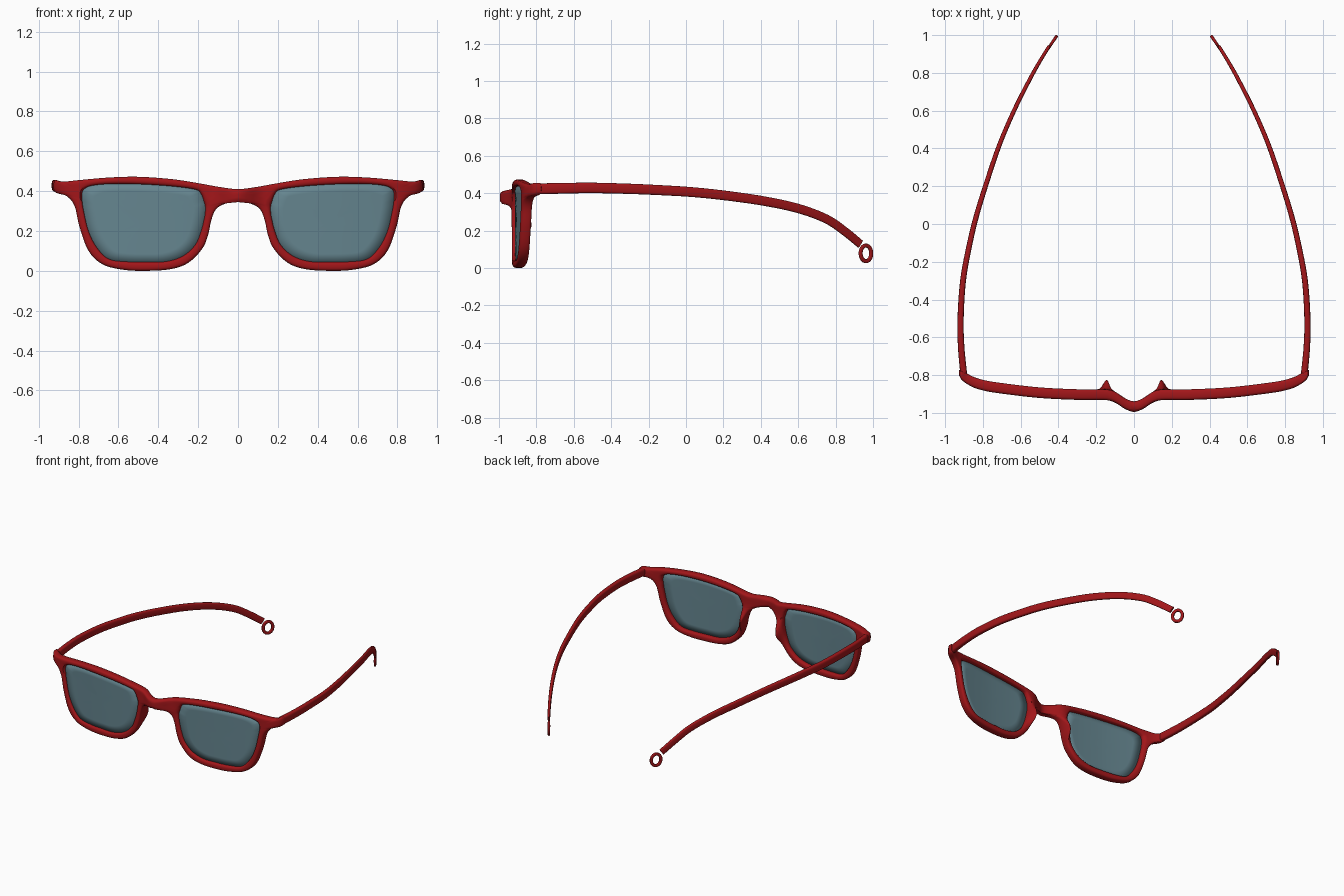
import bpy, bmesh, math
from mathutils import Vector

if "Cube" in bpy.data.objects:
    bpy.data.objects.remove(bpy.data.objects["Cube"])

def material(name, rgb):
    m = bpy.data.materials.new(name)
    m.diffuse_color = (*rgb, 1)
    m.use_nodes = True
    m.node_tree.nodes["Principled BSDF"].inputs["Base Color"].default_value = m.diffuse_color
    return m

RED = material("red_plastic", (0.36, 0.008, 0.01))
TINT = material("tinted_lens", (0.13, 0.235, 0.275))

def finish(bm, name, mat, angle=40):
    bmesh.ops.recalc_face_normals(bm, faces=bm.faces)
    me = bpy.data.meshes.new(name)
    bm.to_mesh(me)
    bm.free()
    ob = bpy.data.objects.new(name, me)
    bpy.context.collection.objects.link(ob)
    me.materials.append(mat)
    bpy.ops.object.select_all(action='DESELECT')
    ob.select_set(True)
    bpy.context.view_layer.objects.active = ob
    bpy.ops.object.shade_smooth_by_angle(angle=math.radians(angle))
    mod = ob.modifiers.new("mirror", 'MIRROR')
    mod.use_clip = True
    mod.merge_threshold = 0.0005
    return ob

def spline(pts, sub, first=None, last=None):
    """Catmull-Rom through pts; first and last are the phantom end points."""
    p = [Vector(q) for q in pts]
    p = [Vector(first) if first else 2 * p[0] - p[1]] + p + [Vector(last) if last else 2 * p[-1] - p[-2]]
    out = []
    for a, b, c, d in zip(p, p[1:], p[2:], p[3:]):
        for k in range(sub):
            t = k / sub
            out.append(0.5 * (2 * b + (c - a) * t + (2 * a - 5 * b + 4 * c - d) * t * t
                              + (3 * b - a - 3 * c + d) * t ** 3))
    return out + [p[-2].copy()]

# Plan curve of the front: centre depth y over x
PLAN = spline([(0, -.967), (.05, -.95), (.1, -.916), (.15, -.904), (.3, -.903), (.5, -.893),
               (.7, -.87), (.8, -.853), (.87, -.828), (.93, -.785)], 8, first=(-.05, -.95))

def depth(x):
    for a, b in zip(PLAN, PLAN[1:]):
        if x <= b.x:
            return a.y + (b.y - a.y) * (x - a.x) / (b.x - a.x)
    return PLAN[-1].y

# Half of the front: outline (x, z) paired with lens opening (x, z)
PAIRS = [(0, .41, .17, .345), (.1, .422, .185, .385), (.2, .44, .215, .408), (.33, .46, .34, .425),
         (.5, .472, .5, .435), (.65, .468, .64, .436), (.8, .455, .73, .428), (.88, .447, .77, .412),
         (.92, .453, .781, .395), (.92, .397, .784, .37), (.86, .375, .781, .345),
         (.82, .325, .774, .30), (.795, .22, .75, .2), (.75, .1, .71, .12), (.68, .033, .65, .06),
         (.58, .006, .56, .046), (.47, 0, .46, .044), (.34, .008, .36, .047), (.25, .04, .275, .075),
         (.18, .11, .215, .13), (.15, .18, .185, .2), (.135, .25, .17, .26), (.11, .31, .165, .29),
         (.06, .338, .164, .31), (0, .345, .165, .328)]
SUB = 5
outer = spline([p[:2] for p in PAIRS], SUB, (-.1, .422), (-.06, .338))
edge_count = len(outer)
outer += [Vector((0, .345 + .065 * k / SUB)) for k in range(1, SUB)]   # centre line
hole = [p[2:] for p in PAIRS]
inner = spline(hole + hole[:1], SUB, hole[-1], hole[1])[:-1]
N = len(outer)
edges = list(zip(outer[:edge_count], outer[1:edge_count])) + list(zip(inner, inner[1:] + inner[:1]))

def edge_distance(p):
    best = 1
    for a, b in edges:
        ab = b - a
        t = max(0, min(1, (p - a).dot(ab) / max(ab.length_squared, 1e-12)))
        best = min(best, (p - a - ab * t).length)
    return best

# Frame front: rims, bridge, hinge corners and nose pads in one shell
bm = bmesh.new()
front, back = [], []
for t in (0, .1, .25, .45, .65, .82, .93, 1):
    frow, brow = [], []
    for o, i in zip(outer, inner):
        p = o.lerp(i, t)
        p.x = max(p.x, 0)
        r = min(edge_distance(p) / .016, 1)
        h = .028 * (.5 + .5 * math.sqrt(max(0, 1 - (1 - r) ** 2)))
        y = depth(p.x)
        pad = .058 * math.exp(-((p.x - .138) / .03) ** 2 - ((p.y - .225) / .075) ** 2)
        frow.append(bm.verts.new((p.x, y - h, p.y)))
        brow.append(bm.verts.new((p.x, y + h + pad, p.y)))
    front.append(frow)
    back.append(brow)
for k in range(N):
    n = (k + 1) % N
    for side in (front, back):
        for a, b in zip(side, side[1:]):
            bm.faces.new((a[k], a[n], b[n], b[k]))
    bm.faces.new((front[-1][k], front[-1][n], back[-1][n], back[-1][k]))
    if k < edge_count - 1:
        bm.faces.new((front[0][k], front[0][n], back[0][n], back[0][k]))
finish(bm, "frame_front", RED, 50)

# Lenses: curved sheets set near the front of the rims
bm = bmesh.new()
centre = Vector((.475, .25))
rows = []
for s in (1.01, .8, .6, .4, .2):
    row = []
    for q in inner:
        p = centre.lerp(q, s)
        row.append(bm.verts.new((p.x, depth(p.x) - .01, p.y)))
    rows.append(row)
mid = bm.verts.new((centre.x, depth(centre.x) - .01, centre.y))
for k in range(N):
    n = (k + 1) % N
    for a, b in zip(rows, rows[1:]):
        bm.faces.new((a[k], a[n], b[n], b[k]))
    bm.faces.new((rows[-1][k], rows[-1][n], mid))
lens = finish(bm, "lenses", TINT)
lens.modifiers.new("thickness", 'SOLIDIFY').thickness = .01

def sweep(name, path, size, closed=False, fixed_side=None):
    """Sweep a rounded box; size(t) gives half width and half height."""
    bm = bmesh.new()
    rings = []
    n = len(path)
    for i, p in enumerate(path):
        a = path[i - 1] if closed or i else p
        b = path[(i + 1) % n] if closed or i < n - 1 else p
        tan = (b - a).normalized()
        side = fixed_side or Vector((tan.y, -tan.x, 0)).normalized()
        up = side.cross(tan)
        w, h = size(i / (n - 1))
        ring = []
        for k in range(16):
            c, s = math.cos(k * math.tau / 16), math.sin(k * math.tau / 16)
            ring.append(bm.verts.new(p + side * w * math.copysign(abs(c) ** .6, c)
                                     + up * h * math.copysign(abs(s) ** .6, s)))
        rings.append(ring)
    for a, b in zip(rings, rings[1:] + rings[:1] if closed else rings[1:]):
        for k in range(16):
            bm.faces.new((a[k], a[k - 1], b[k - 1], b[k]))
    if not closed:
        bm.faces.new(rings[0])
        bm.faces.new(rings[-1])
    return finish(bm, name, RED, 50)

# Temples: bowed arms dropping towards the ears
arm = spline([(.902, -.79, .423), (.915, -.65, .426), (.918, -.5, .428), (.905, -.3, .423),
              (.873, -.12, .415), (.835, .04, .405), (.78, .22, .386), (.712, .42, .357),
              (.635, .6, .318), (.56, .75, .262), (.505, .85, .195), (.455, .932, .128)], 6)
sweep("temples", arm, lambda t: (.018 - .009 * t, .029 - .006 * t))

# Loop tips at the arm ends
along, across = Vector((-.56, .83, 0)), Vector((.83, .56, 0))
loop = [Vector((.432, .962, .078)) + along * .034 * math.cos(a) + Vector((0, 0, .042 * math.sin(a)))
        for a in (k * math.tau / 32 for k in range(32))]
sweep("temple_tip_loops", loop, lambda t: (.008, .0105), True, across.normalized())
